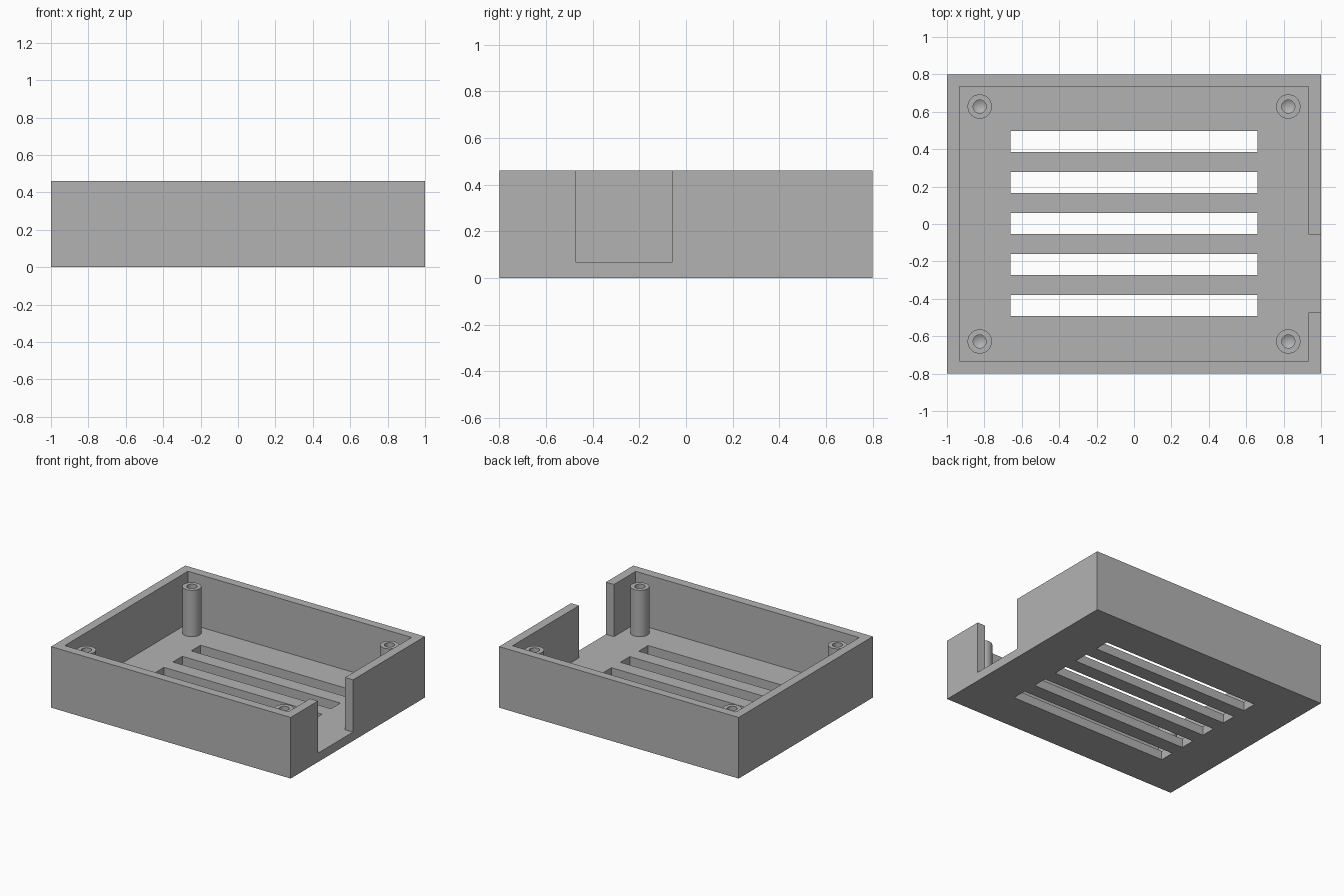
import bpy, bmesh
from math import radians
from mathutils import Matrix, Vector

if "Cube" in bpy.data.objects:
    bpy.data.objects.remove(bpy.data.objects["Cube"], do_unlink=True)

HEIGHT, FLOOR, POST_TOP = 0.461, 0.067, 0.417

grey = bpy.data.materials.new("plain grey")
grey.use_nodes = True
colour = (0.45, 0.45, 0.45, 1)
grey.diffuse_color = colour
grey.node_tree.nodes["Principled BSDF"].inputs["Base Color"].default_value = colour


def finish(name, bm):
    bmesh.ops.recalc_face_normals(bm, faces=bm.faces)
    mesh = bpy.data.meshes.new(name)
    bm.to_mesh(mesh)
    bm.free()
    mesh.materials.append(grey)
    obj = bpy.data.objects.new(name, mesh)
    bpy.context.collection.objects.link(obj)
    return obj


def add_prism(bm, outline, z0, z1):
    """Extrude a plan outline from z0 up to z1."""
    face = bm.faces.new([bm.verts.new((x, y, z0)) for x, y in outline])
    top = bmesh.ops.extrude_face_region(bm, geom=[face])["geom"]
    verts = [v for v in top if isinstance(v, bmesh.types.BMVert)]
    bmesh.ops.translate(bm, verts=verts, vec=(0, 0, z1 - z0))


def rectangle(x, y0, y1):
    return [(-x, y0), (x, y0), (x, y1), (-x, y1)]


def cut(obj, cutter):
    mod = obj.modifiers.new(cutter.name, 'BOOLEAN')
    mod.operation, mod.solver, mod.object = 'DIFFERENCE', 'EXACT', cutter
    cutter.hide_render = True
    cutter.hide_viewport = True


# Open tray
bm = bmesh.new()
add_prism(bm, rectangle(1, -0.8, 0.8), 0, HEIGHT)
tray = finish("tray", bm)

# Inside space, running out through the notch in the left wall
bm = bmesh.new()
add_prism(bm, [(-0.933, -0.733), (0.933, -0.733), (0.933, -0.474), (1.2, -0.474),
               (1.2, -0.057), (0.933, -0.057), (0.933, 0.736), (-0.933, 0.736)],
          FLOOR, HEIGHT + 0.2)
cavity = finish("cavity_cutter", bm)

# Five vent slots through the floor
bm = bmesh.new()
for i in range(-2, 3):
    y = 0.003 + i * 0.219
    add_prism(bm, rectangle(0.66, y - 0.056, y + 0.056), -0.1, 0.2)
slots = finish("slot_cutter", bm)

# Apply the cuts, then drop the helpers
for cutter in (cavity, slots):
    cut(tray, cutter)
bpy.context.view_layer.update()
graph = bpy.context.evaluated_depsgraph_get()
cut_mesh = bpy.data.meshes.new_from_object(tray.evaluated_get(graph))
tray.modifiers.clear()
tray.data = cut_mesh
for cutter in (cavity, slots):
    bpy.data.objects.remove(cutter, do_unlink=True)

# Screw posts, turned from a profile with a blind drilled hole
PROFILE = [(0.065, FLOOR - 0.005), (0.065, POST_TOP), (0.035, POST_TOP),
           (0.035, 0.15), (0, 0.13)]
for side, x in (("right", -0.825), ("left", 0.825)):
    for end, y in (("front", -0.628), ("back", 0.628)):
        bm = bmesh.new()
        verts = [bm.verts.new((r, 0, z)) for r, z in PROFILE]
        edges = [bm.edges.new(pair) for pair in zip(verts, verts[1:])]
        bmesh.ops.spin(bm, geom=verts + edges, cent=(0, 0, 0), axis=(0, 0, 1),
                       angle=radians(360), steps=40)
        bmesh.ops.remove_doubles(bm, verts=bm.verts, dist=0.0005)
        bmesh.ops.holes_fill(bm, edges=[e for e in bm.edges if e.is_boundary])
        bmesh.ops.transform(bm, matrix=Matrix.Translation(Vector((x, y, 0))),
                            verts=bm.verts)
        post = finish(f"{end}_{side}_screw_post", bm)
        bpy.ops.object.select_all(action='DESELECT')
        post.select_set(True)
        bpy.context.view_layer.objects.active = post
        bpy.ops.object.shade_smooth_by_angle(angle=radians(25))
